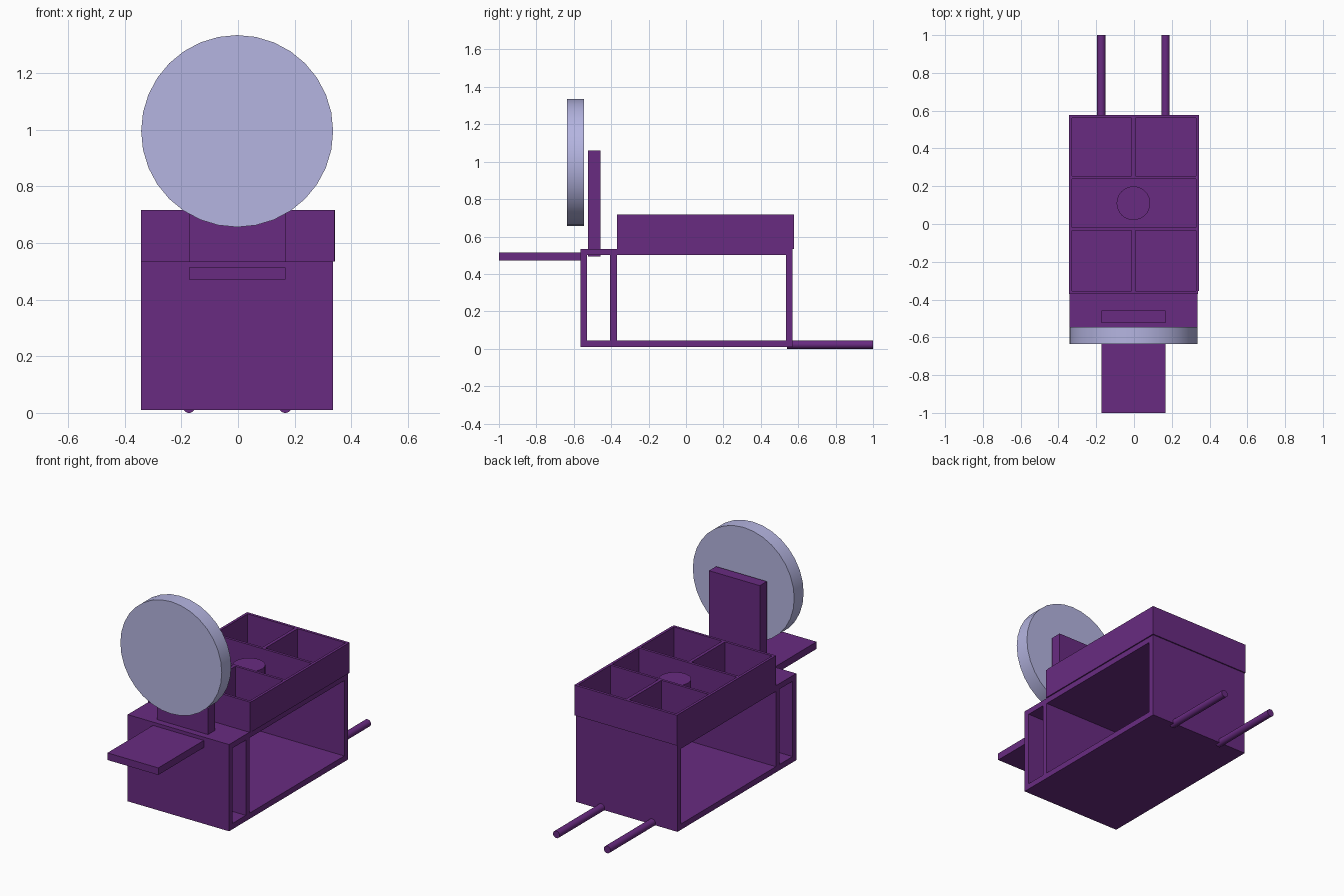
import bpy, math

if "Cube" in bpy.data.objects:
    bpy.data.objects.remove(bpy.data.objects["Cube"])

CX = -0.003  # body axis sits a hair left of centre


def material(name, rgb):
    m = bpy.data.materials.new(name)
    m.diffuse_color = (*rgb, 1)
    m.use_nodes = True
    m.node_tree.nodes["Principled BSDF"].inputs["Base Color"].default_value = m.diffuse_color
    return m


PURPLE = material("purple", (0.14, 0.024, 0.22))
LILAC = material("lilac", (0.46, 0.46, 0.75))


def box(name, x, y, z):
    """Box from (min, max) ranges."""
    mid = [(a + b) / 2 for a, b in (x, y, z)]
    bpy.ops.mesh.primitive_cube_add(size=1, location=mid)
    o = bpy.context.object
    o.name = name
    o.scale = [b - a for a, b in (x, y, z)]
    bpy.ops.object.transform_apply(location=False, rotation=False, scale=True)
    o.data.materials.append(PURPLE)
    return o


def cylinder(name, radius, depth, loc, along_y=True, mat=PURPLE):
    rot = (math.pi / 2, 0, 0) if along_y else (0, 0, 0)
    bpy.ops.mesh.primitive_cylinder_add(vertices=32, radius=radius, depth=depth,
                                        location=loc, rotation=rot)
    o = bpy.context.object
    o.name = name
    o.data.materials.append(mat)
    bpy.ops.object.shade_smooth_by_angle(angle=math.radians(30))
    return o


# Frame, open on both sides
W = (CX - 0.339, CX + 0.339)
box("floor_plate", W, (-0.565, 0.54), (0.01, 0.045))
box("top_plate", W, (-0.565, 0.54), (0.50, 0.534))
box("front_wall", W, (-0.565, -0.53), (0.045, 0.50))
box("inner_wall", W, (-0.405, -0.37), (0.045, 0.50))
box("back_wall", W, (0.535, 0.57), (0.01, 0.534))

# Tray rim
Z = (0.534, 0.717)
box("tray_left", (-0.343, -0.327), (-0.354, 0.56), Z)
box("tray_right", (0.327, 0.343), (-0.354, 0.56), Z)
box("tray_front", (-0.343, 0.340), (-0.370, -0.354), Z)
box("tray_back", (-0.343, 0.343), (0.560, 0.577), Z)

# Tray compartments
for i, y in enumerate((0.245, -0.027)):
    box(f"tray_cross_divider_{i}", (-0.327, 0.327), (y - 0.008, y + 0.008), Z)
for i, y in enumerate(((0.253, 0.56), (-0.354, -0.035))):
    box(f"tray_long_divider_{i}", (CX - 0.01, CX + 0.01), y, Z)
cylinder("tray_button", 0.089, 0.134, (CX, 0.11, 0.601), along_y=False)

# Front shelf, post and round disc
box("front_shelf", (CX - 0.17, CX + 0.17), (-1.0, -0.555), (0.471, 0.514))
box("disc_post", (CX - 0.17, CX + 0.17), (-0.525, -0.458), (0.493, 1.06))
cylinder("round_disc", 0.339, 0.09, (CX, -0.59, 0.995), mat=LILAC)

# Rear rods
for side, sx in (("left", -1), ("right", 1)):
    cylinder(f"rear_rod_{side}", 0.022, 0.46, (CX + sx * 0.17, 0.77, 0.022))
